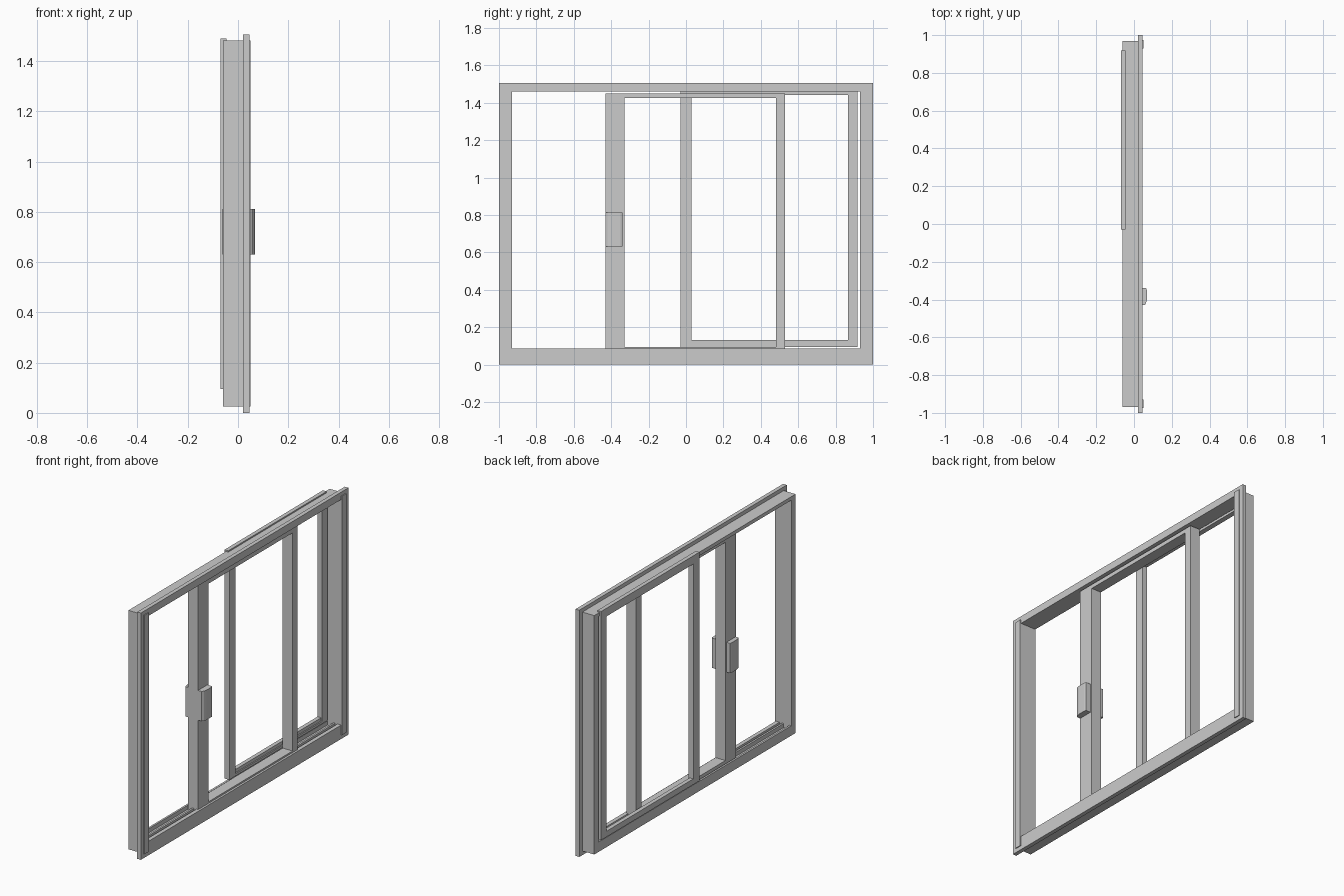
import bpy, bmesh

if "Cube" in bpy.data.objects:
    bpy.data.objects.remove(bpy.data.objects["Cube"])


def finish(name, bm):
    bmesh.ops.recalc_face_normals(bm, faces=bm.faces)
    me = bpy.data.meshes.new(name)
    bm.to_mesh(me)
    bm.free()
    ob = bpy.data.objects.new(name, me)
    bpy.context.collection.objects.link(ob)
    return ob


def ring(name, x0, x1, outer, inner):
    """Mitred rectangular ring in the YZ plane; rects are (y0, y1, z0, z1)."""
    bm = bmesh.new()

    def loop(r, x):
        y0, y1, z0, z1 = r
        return [bm.verts.new((x, y, z)) for y, z in
                ((y0, z0), (y1, z0), (y1, z1), (y0, z1))]

    loops = [loop(outer, x0), loop(outer, x1), loop(inner, x1), loop(inner, x0)]
    for k in range(4):
        a, b = loops[k], loops[(k + 1) % 4]
        for i in range(4):
            j = (i + 1) % 4
            bm.faces.new((a[i], a[j], b[j], b[i]))
    return finish(name, bm)


def box(name, x0, x1, y0, y1, z0, z1):
    bm = bmesh.new()
    bmesh.ops.create_cube(bm, size=1)
    for v in bm.verts:
        v.co = (x1 if v.co.x > 0 else x0,
                y1 if v.co.y > 0 else y0,
                z1 if v.co.z > 0 else z0)
    return finish(name, bm)


def prism(name, profile, z0, z1):
    """Extrude an XY profile upwards."""
    bm = bmesh.new()
    f = bm.faces.new([bm.verts.new((x, y, z0)) for x, y in profile])
    top = bmesh.ops.extrude_face_region(bm, geom=[f])["geom"]
    for v in top:
        if isinstance(v, bmesh.types.BMVert):
            v.co.z = z1
    return finish(name, bm)


# Outer frame: deep lining, front flange, raised jamb strips
ring("frame_lining", -0.06, 0.03, (-0.97, 0.97, 0.025, 1.482), (-0.93, 0.93, 0.06, 1.46))
ring("front_flange", 0.02, 0.045, (-1, 1, 0, 1.505), (-0.93, 0.93, 0.085, 1.46))
for side, label in ((-1, "left"), (1, "right")):
    ya, yb = sorted((side * 0.93, side * 0.973))
    box(label + "_jamb_strip", 0.04, 0.05, ya, yb, 0.025, 1.482)

# Sill tracks
for i, x in enumerate((-0.06, -0.008)):
    box(f"sill_track_{i + 1}", x, x + 0.012, -0.93, 0.93, 0.055, 0.085)

# Fixed sash at the back, with a small glazing lip
ring("fixed_sash", -0.07, -0.045, (-0.03, 0.918, 0.095, 1.49), (0.03, 0.865, 0.13, 1.44))
ring("fixed_sash_lip", -0.046, -0.038, (-0.03, 0.918, 0.095, 1.455), (0.03, 0.865, 0.11, 1.44))

# Sliding sash with a wide handle stile
ring("sliding_sash", -0.035, 0.032, (-0.43, 0.53, 0.07, 1.45), (-0.33, 0.48, 0.095, 1.425))

# Pull handles on both faces of the wide stile
pull = [(0, -0.43), (0.024, -0.43), (0.031, -0.42), (0.036, -0.40),
        (0.036, -0.35), (0.032, -0.34), (0, -0.34)]
prism("front_handle", [(0.032 + d, y) for d, y in pull], 0.63, 0.812)
prism("back_handle", [(-0.035 - d * 0.75, y) for d, y in pull], 0.63, 0.812)
